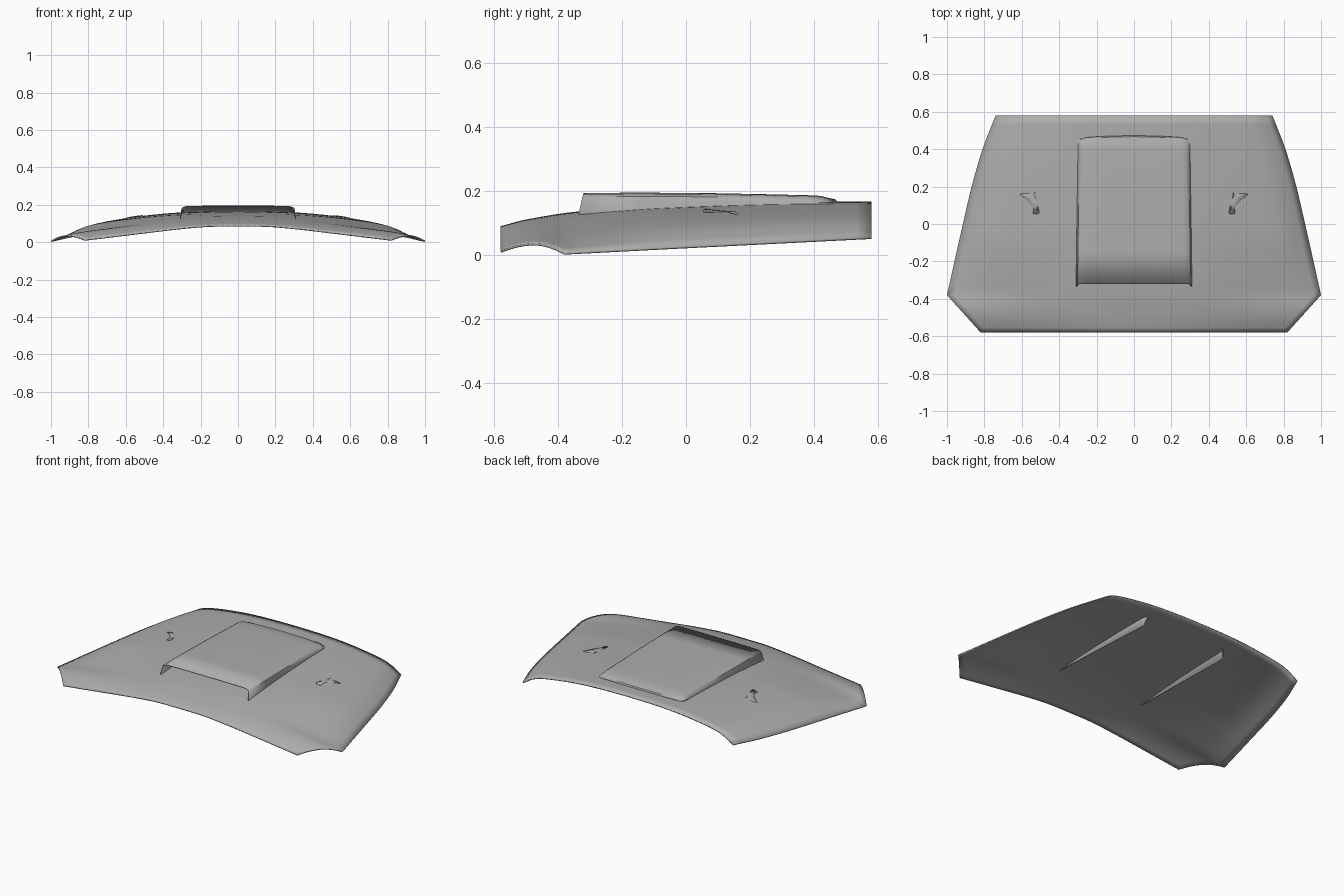
import bpy
import bmesh
import math

cube = bpy.data.objects.get("Cube")
if cube:
    bpy.data.objects.remove(cube)

grey = bpy.data.materials.new("primer grey")
grey.use_nodes = True
GREY = (0.42, 0.42, 0.42, 1)
grey.diffuse_color = GREY
grey.node_tree.nodes["Principled BSDF"].inputs["Base Color"].default_value = GREY


def curve(points, u):
    """Smooth interpolation through (u, value) points."""
    n = len(points)
    i = max(k for k in range(n - 1) if k == 0 or points[k][0] <= u)
    (u0, a), (u1, b) = points[i], points[i + 1]

    def slope(k):
        p, q = points[max(k - 1, 0)], points[min(k + 1, n - 1)]
        return (q[1] - p[1]) / (q[0] - p[0])
    h = u1 - u0
    s = min(max((u - u0) / h, 0), 1)
    return ((2*s**3 - 3*s**2 + 1) * a + (s**3 - 2*s**2 + s) * h * slope(i)
            + (3*s**2 - 2*s**3) * b + (s**3 - s**2) * h * slope(i + 1))


# Panel outline and crown along its length
SIDE = [(-.38, 1), (-.2, .96), (0, .915), (.2, .868), (.4, .81), (.58, .74)]
CROWN = [(-.58, .09), (-.5, .111), (-.33, .137), (0, .155), (.3, .165), (.58, .167)]
RIM = [(-.58, .014), (-.53, .03), (-.47, .037), (-.42, .027), (-.38, .008)]
DROP_FRONT = [(0, 0), (.2, .03), (.4, .22), (.61, .49), (.8, .74), (.9, .87), (1, 1)]
DROP_BACK = [(0, 0), (.2, .015), (.4, .07), (.58, .18), (.8, .4), (.9, .6), (1, 1)]


def half_width(y):
    return .82 + (y + .58) * .9 if y < -.38 else curve(SIDE, y)


def rim_height(y):
    return curve(RIM, y) if y < -.38 else .008 + (y + .38) * .05


def panel_z(x, y):
    t = min(abs(x) / half_width(y), 1)
    mix = min((y + .58) / .5, 1)
    drop = curve(DROP_FRONT, t) * (1 - mix) + curve(DROP_BACK, t) * mix
    crown = curve(CROWN, y)
    return crown - (crown - rim_height(y)) * drop


def loft(name, rows, thickness):
    """Skin a list of equal-length rows of points, then give it thickness."""
    bm = bmesh.new()
    grid = [[bm.verts.new(p) for p in row] for row in rows]
    for r, s in zip(grid, grid[1:]):
        for k in range(len(r) - 1):
            bm.faces.new((r[k], r[k + 1], s[k + 1], s[k]))
    mesh = bpy.data.meshes.new(name)
    bm.to_mesh(mesh)
    bm.free()
    mesh.materials.append(grey)
    obj = bpy.data.objects.new(name, mesh)
    bpy.context.collection.objects.link(obj)
    solid = obj.modifiers.new("thickness", 'SOLIDIFY')
    solid.thickness = thickness
    solid.offset = -1
    bpy.ops.object.select_all(action='DESELECT')
    obj.select_set(True)
    bpy.context.view_layer.objects.active = obj
    bpy.ops.object.shade_smooth_by_angle(angle=math.radians(35))
    return obj


# Main hood panel
N = 24
stations = [-.58 + .2 * i / 8 for i in range(8)] + [-.38 + .96 * i / 20 for i in range(21)]
panel = []
for y in stations:
    w = half_width(y)
    panel.append([(w * k / N, y, panel_z(w * k / N, y)) for k in range(-N, N + 1)])
loft("hood_panel", panel, .007)


# Raised scoop: open front, side walls reaching below the panel, rounded tail
def scoop_row(y, w, top, wall):
    half = [(w, wall), (w, min(panel_z(w, y) + .004, top - .004)), (w - .008, top - .012),
            (w - .022, top - .004), (w - .045, top - .001), (w * .45, top), (0, top)]
    full = [(-x, z) for x, z in half] + [(x, z) for x, z in reversed(half[:-1])]
    # front lip leans forward at its base, tail bows back in the middle
    lean = -.015 if y < -.3 else 0
    bow = .015 if y > .44 else 0
    return [(x, y + lean * min((top - z) / .05, 1) + bow * (1 - (x / w) ** 2), z) for x, z in full]


tail = [(-.32, .31, .194, .124), (-.15, .308, .195, .118), (.05, .305, .194, .112),
        (.25, .302, .19, .105), (.38, .3, .187, .1), (.42, .299, .185, .1),
        (.44, .297, .18, .102), (.452, .29, .174, .135), (.46, .28, .164, .15)]
loft("hood_scoop", [scoop_row(*r) for r in tail], .005)

# Small raised vents, one on each side
for side, label in ((1, "left"), (-1, "right")):
    lip = [(.61, .16), (.575, .13), (.535, .085), (.505, .06), (.515, .052), (.54, .055)]
    height = [.001, .006, .008, .007, .004, .001]
    rows = []
    for f in (0, .5, 1):
        row = []
        for (x, y), h in zip(lip, height):
            px, py = x + (.53 - x) * f, y + (.17 - y) * f
            row.append((side * px, py, panel_z(px, py) + h * (1 - f) - .002 * f))
        rows.append(row if side < 0 else row[::-1])
    loft(label + "_vent", rows, .002)
